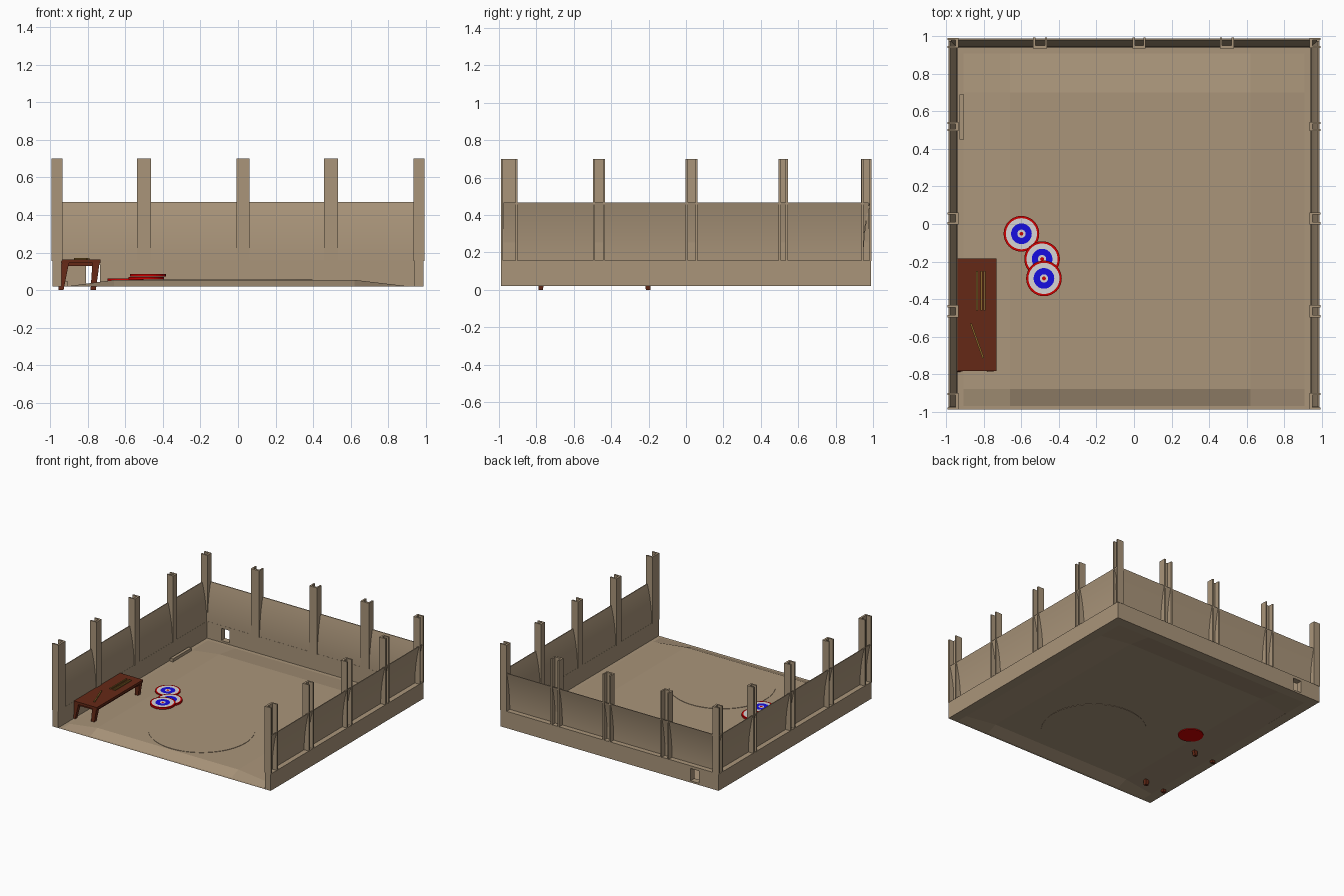
import bpy, bmesh, math
from mathutils import Vector

if "Cube" in bpy.data.objects:
    bpy.data.objects.remove(bpy.data.objects["Cube"])


def material(name, rgb):
    m = bpy.data.materials.new(name)
    m.diffuse_color = (*rgb, 1)
    m.use_nodes = True
    m.node_tree.nodes["Principled BSDF"].inputs["Base Color"].default_value = m.diffuse_color
    return m


TAN = material("tan plaster", (0.40, 0.30, 0.195))
BROWN = material("dark red wood", (0.13, 0.022, 0.008))
GOLD = material("golden wood", (0.26, 0.14, 0.025))
RED = material("red", (0.62, 0.0, 0.0))
WHITE = material("light grey", (0.68, 0.66, 0.66))
BLUE = material("blue", (0.008, 0.004, 0.75))


def finish(name, bm, mats, smooth=False):
    bmesh.ops.recalc_face_normals(bm, faces=bm.faces)
    me = bpy.data.meshes.new(name)
    bm.to_mesh(me)
    bm.free()
    for m in mats:
        me.materials.append(m)
    ob = bpy.data.objects.new(name, me)
    bpy.context.collection.objects.link(ob)
    if smooth:
        bpy.context.view_layer.objects.active = ob
        ob.select_set(True)
        bpy.ops.object.shade_smooth_by_angle(angle=math.radians(30))
        ob.select_set(False)
    return ob


def prism(name, ring_a, ring_b, mat, smooth=False):
    """Closed solid between two matching rings of points."""
    bm = bmesh.new()
    a = [bm.verts.new(p) for p in ring_a]
    b = [bm.verts.new(p) for p in ring_b]
    bm.faces.new(a)
    bm.faces.new(b)
    for i in range(len(a)):
        j = (i + 1) % len(a)
        bm.faces.new((a[i], a[j], b[j], b[i]))
    return finish(name, bm, [mat], smooth)


def rect(x0, x1, y0, y1, z):
    return [(x0, y0, z), (x1, y0, z), (x1, y1, z), (x0, y1, z)]


def box(name, x0, x1, y0, y1, z0, z1, mat):
    return prism(name, rect(x0, x1, y0, y1, z0), rect(x0, x1, y0, y1, z1), mat)


# Floor: thin sheet with a gently raised middle
xs = [-0.99, -0.91, -0.66, 0.62, 0.91, 0.99]
ys = [-0.99, -0.97, -0.88, 0.70, 0.91, 0.99]
bm = bmesh.new()
grid = [[bm.verts.new((x, y, 0.054 if i in (2, 3) and j in (2, 3) else 0.02))
         for j, y in enumerate(ys)] for i, x in enumerate(xs)]
for i in range(5):
    for j in range(5):
        bm.faces.new((grid[i][j], grid[i + 1][j], grid[i + 1][j + 1], grid[i][j + 1]))
finish("floor", bm, [TAN])

# Round mat on the floor
circle = [(0.397 * math.cos(t * math.tau / 64), -0.47 + 0.397 * math.sin(t * math.tau / 64))
          for t in range(64)]
prism("floor_circle", [(x, y, 0.051) for x, y in circle],
      [(x, y, 0.057) for x, y in circle], TAN)

# Walls: s runs along the wall, d is the distance outward from the centre
SIDES = {
    "back": lambda s, d, z: (s, d, z),
    "right": lambda s, d, z: (d, s, z),
    "left": lambda s, d, z: (-d, s, z),
}
INNER, OUTER = 0.94, 0.99


def wall_base(name, f, s0, s1, z0=0.02, z1=0.158):
    lo, hi = ([f(s, d, z) for s, d in ((s0, INNER), (s1, INNER), (s1, OUTER), (s0, OUTER))]
              for z in (z0, z1))
    prism(name, lo, hi, TAN)


def post(name, f, centre, width):
    """U-shaped channel, open to the outside."""
    h, t = width / 2, 0.012
    prof = [(-h, OUTER + 0.003), (-h, INNER - 0.005), (h, INNER - 0.005), (h, OUTER + 0.003),
            (h - t, OUTER + 0.003), (h - t, INNER + 0.012), (t - h, INNER + 0.012),
            (t - h, OUTER + 0.003)]
    prism(name, [f(centre + s, d, 0.155) for s, d in prof],
          [f(centre + s, d, 0.70) for s, d in prof], TAN)


def panel(name, f, s0, s1):
    """Curved sheet leaning outward at the top."""
    arc = [(INNER + 0.008 + 0.04 * (k / 10) ** 2, 0.155 + 0.313 * k / 10) for k in range(11)]
    prof = arc + [(d - 0.007, z) for d, z in reversed(arc)]
    prism(name, [f(s0, d, z) for d, z in prof], [f(s1, d, z) for d, z in prof], TAN, True)


for side, f in SIDES.items():
    if side == "back":
        # small doorway left open at the base
        wall_base("back_base_left", f, -0.99, -0.81)
        wall_base("back_base_right", f, -0.735, 0.99)
        wall_base("back_sill", f, -0.81, -0.735, 0.02, 0.035)
        wall_base("back_lintel", f, -0.81, -0.735, 0.135, 0.158)
        posts = [(-0.5, 0.075), (0.027, 0.07), (0.495, 0.075)]
    else:
        wall_base(side + "_base", f, -0.99, 0.99)
        posts = [(-0.945, 0.09), (-0.465, 0.065), (0.03, 0.065), (0.52, 0.05), (0.965, 0.055)]
    panel(side + "_panel", f, -0.975, 0.975)
    for k, (c, w) in enumerate(posts):
        post(f"{side}_post_{k + 1}", f, c, w)

# Low beam beside the left wall
box("low_beam", -0.93, -0.905, 0.45, 0.69, 0.02, 0.045, TAN)

# Table: top, apron rails and four tapered legs
TX0, TX1, TY0, TY1 = -0.94, -0.733, -0.783, -0.183
box("table_top", TX0, TX1, TY0, TY1, 0.143, 0.163, BROWN)
box("table_apron", TX0 + 0.012, TX1 - 0.012, TY0 + 0.012, TY1 - 0.012, 0.128, 0.145, BROWN)
for side, tx, bx in (("left", -0.92, -0.944), ("right", -0.757, -0.772)):
    for end, ty, by in (("front", -0.762, -0.777), ("back", -0.204, -0.203)):
        top = rect(tx - 0.019, tx + 0.019, ty - 0.019, ty + 0.019, 0.145)
        foot = rect(bx - 0.014, bx + 0.014, by - 0.012, by + 0.012, 0.0)
        prism(f"table_leg_{end}_{side}", foot, top, BROWN)


# Practice sticks lying on the table
def stick(name, a, b, w=0.005):
    a, b = Vector(a), Vector(b)
    n = Vector((a.y - b.y, b.x - a.x)).normalized() * w
    ring = [a + n, a - n, b - n, b + n]
    prism(name, [(p.x, p.y, 0.161) for p in ring], [(p.x, p.y, 0.171) for p in ring], GOLD)


for k, x in enumerate((-0.837, -0.812, -0.797)):
    stick(f"short_stick_{k + 1}", (x, -0.46), (x, -0.25))
stick("long_stick", (-0.87, -0.53), (-0.803, -0.715))


# Round targets with coloured rings cut into both their faces
def target(name, cx, cy, z0, z1, n=40):
    radii = [0.095, 0.083, 0.055, 0.022, 0.010]
    bm = bmesh.new()

    def loop(r, z):
        return [bm.verts.new((cx + r * math.cos(i * math.tau / n),
                              cy + r * math.sin(i * math.tau / n), z)) for i in range(n)]
    loops = [loop(0.095, z0)] + [loop(r, z1) for r in radii]
    bm.faces.new(loops[0])
    # side, red rim, white, blue, white, red centre
    for a, b, mi in zip(loops, loops[1:], (0, 0, 1, 2, 1)):
        for i in range(n):
            j = (i + 1) % n
            bm.faces.new((a[i], a[j], b[j], b[i])).material_index = mi
    bm.faces.new(loops[-1])
    finish(name, bm, [RED, WHITE, BLUE])


target("target_back", -0.60, -0.052, 0.047, 0.062)
target("target_middle", -0.49, -0.187, 0.056, 0.070)
target("target_top", -0.48, -0.29, 0.071, 0.086)
